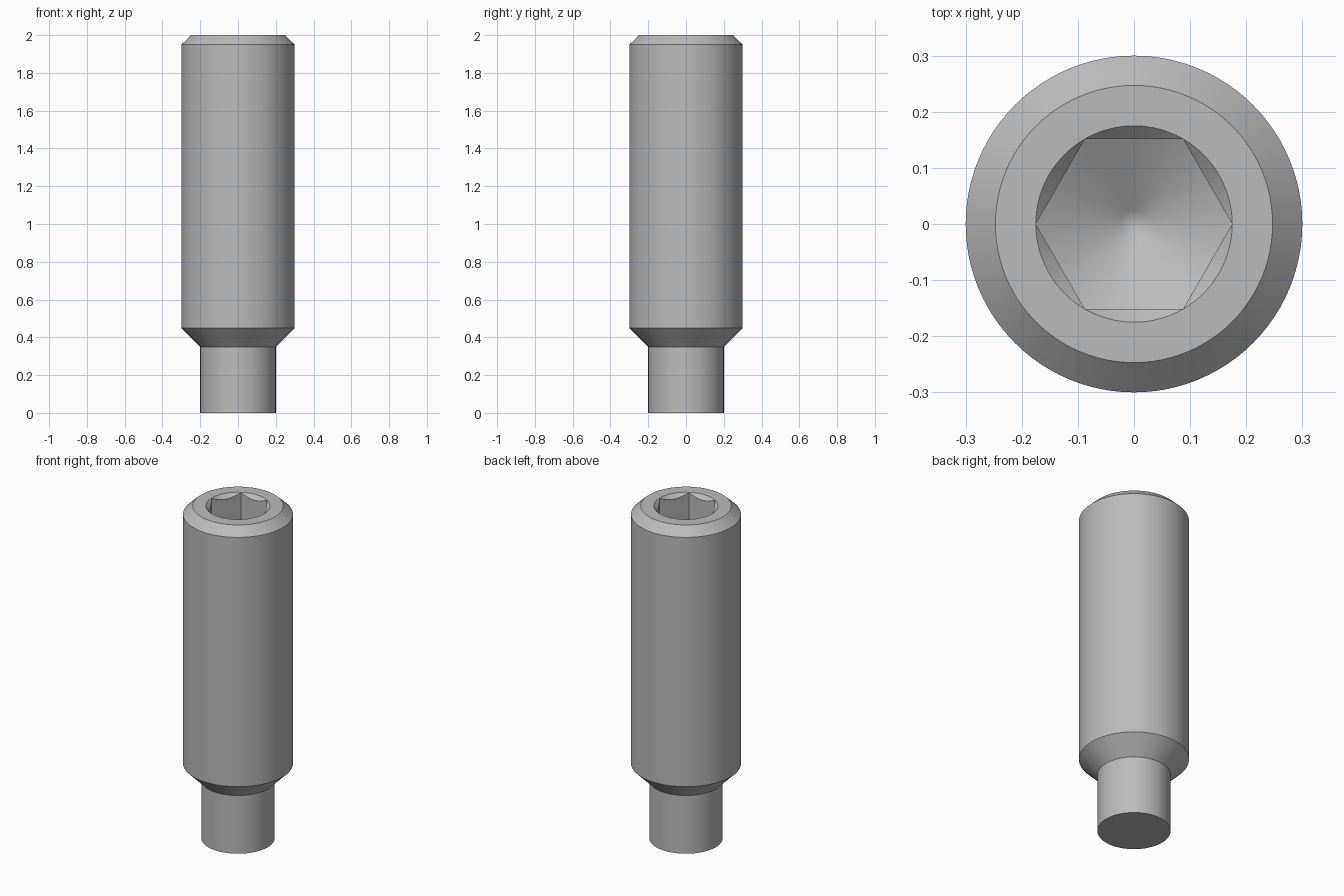
import bpy
import bmesh
from math import cos, sin, pi, tan, radians

cube = bpy.data.objects.get("Cube")
if cube:
    bpy.data.objects.remove(cube)

SEGMENTS = 96          # divisible by six, so socket corners fall on vertices
TOP = 2.0
SOCKET_CORNER = 0.175  # centre to corner of the hexagon
SOCKET_FLAT = SOCKET_CORNER * cos(pi / 6)
DRILL_TIP = 1.56
DRILL_SLOPE = tan(radians(30))


def hexagon(angle):
    """Distance from the axis to the hexagon, with corners on the x axis."""
    return SOCKET_FLAT / cos(angle % (pi / 3) - pi / 6)


def circle(radius, z):
    return lambda angle: (radius, z)


def countersink_edge(angle):
    r = hexagon(angle)
    return r, TOP - (SOCKET_CORNER - r)


def socket_floor_edge(angle):
    r = hexagon(angle)
    return r, DRILL_TIP + r * DRILL_SLOPE


# Rings from the foot up the outside, then down into the socket
rings = [
    circle(0.2, 0), circle(0.2, 0.35),           # dog point
    circle(0.3, 0.45), circle(0.3, 1.95),        # shank
    circle(0.247, TOP),                          # top chamfer
    circle(SOCKET_CORNER, TOP),                  # flat rim
    countersink_edge, socket_floor_edge,         # hexagon socket
    circle(0.025, DRILL_TIP + 0.025 * DRILL_SLOPE),
]

bm = bmesh.new()
loops = []
for ring in rings:
    loop = []
    for i in range(SEGMENTS):
        a = 2 * pi * i / SEGMENTS
        r, z = ring(a)
        loop.append(bm.verts.new((r * cos(a), r * sin(a), z)))
    loops.append(loop)

for low, high in zip(loops, loops[1:]):
    for i in range(SEGMENTS):
        j = (i + 1) % SEGMENTS
        bm.faces.new((low[i], low[j], high[j], high[i]))

# Flat foot and conical drill tip
bm.faces.new(loops[0][::-1])
tip = bm.verts.new((0, 0, DRILL_TIP))
for i in range(SEGMENTS):
    bm.faces.new((loops[-1][i], loops[-1][(i + 1) % SEGMENTS], tip))

# Weld the socket corners to the rim
bmesh.ops.remove_doubles(bm, verts=bm.verts[:], dist=0.00001)
bmesh.ops.recalc_face_normals(bm, faces=bm.faces[:])
mesh = bpy.data.meshes.new("set_screw")
bm.to_mesh(mesh)
bm.free()

# Plain grey steel
steel = bpy.data.materials.new("grey_steel")
steel.use_nodes = True
grey = (0.5, 0.5, 0.5, 1)
steel.diffuse_color = grey
steel.node_tree.nodes["Principled BSDF"].inputs["Base Color"].default_value = grey
mesh.materials.append(steel)

screw = bpy.data.objects.new("set_screw", mesh)
bpy.context.collection.objects.link(screw)
bpy.ops.object.select_all(action="DESELECT")
screw.select_set(True)
bpy.context.view_layer.objects.active = screw
bpy.ops.object.shade_smooth_by_angle(angle=radians(30))
